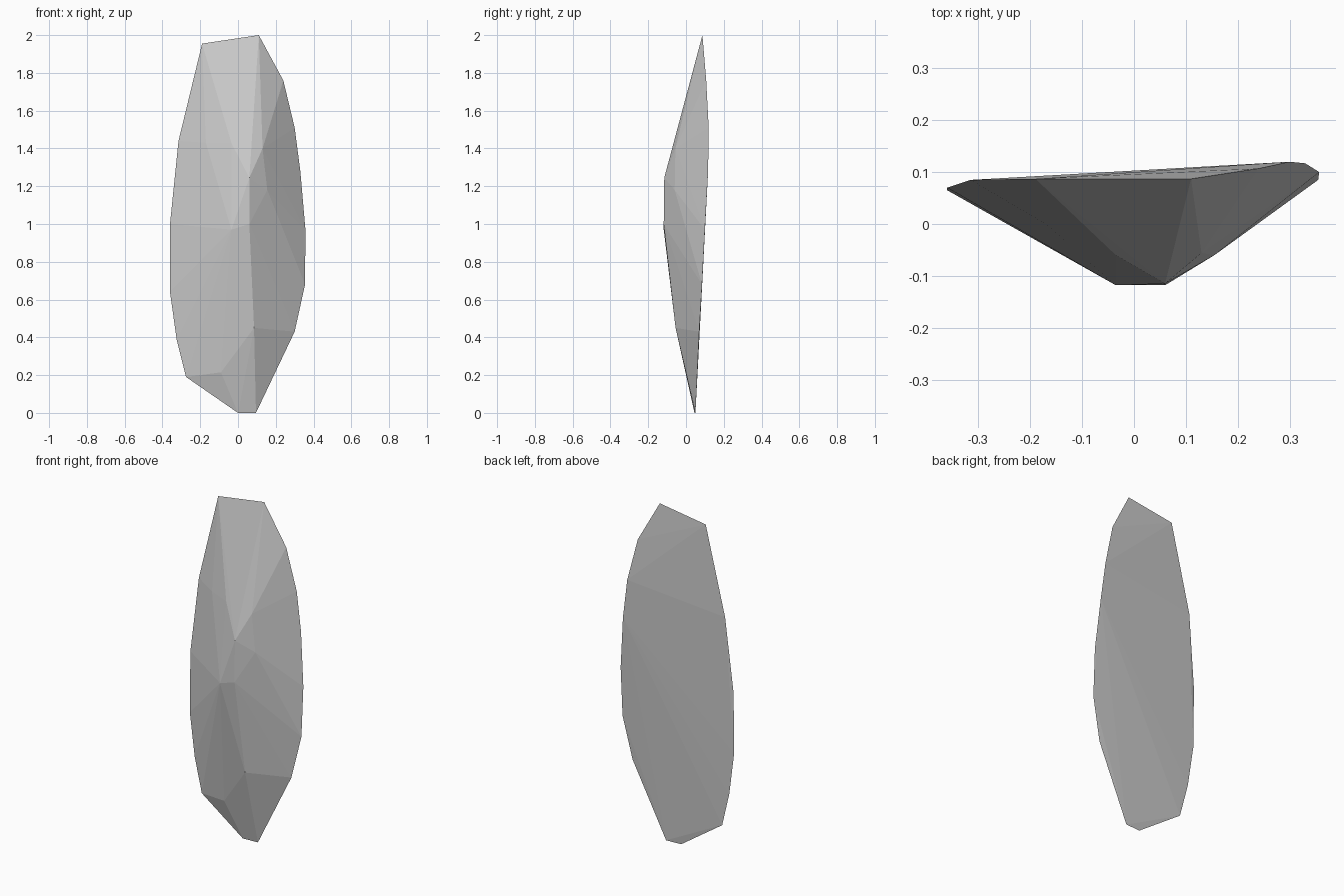
import bpy, bmesh

# Rim of the shard, seen from the front (x, y, z)
rim = [(-0.19, 0.087, 1.955), (0.11, 0.087, 2.0), (0.24, 0.107, 1.76),
       (0.30, 0.12, 1.51), (0.33, 0.117, 1.28), (0.357, 0.10, 0.97),
       (0.355, 0.085, 0.68), (0.30, 0.07, 0.43), (0.095, 0.05, 0.0),
       (0.0, 0.045, 0.0), (-0.275, 0.055, 0.19), (-0.325, 0.06, 0.39),
       (-0.36, 0.065, 0.64), (-0.36, 0.07, 1.0), (-0.315, 0.085, 1.44)]

# Facet corners on the raised front
front = [(-0.035, -0.118, 0.97), (0.06, -0.115, 1.245), (0.06, -0.118, 1.0),
         (0.155, -0.06, 1.18), (0.13, -0.056, 1.40), (-0.035, -0.06, 1.43),
         (-0.17, 0.0, 1.43), (0.085, -0.055, 0.45), (-0.09, 0.0, 0.215)]

# Chipped stone shard: convex skin over the corners
bm = bmesh.new()
for co in rim + front:
    bm.verts.new(co)
hull = bmesh.ops.convex_hull(bm, input=bm.verts)
loose = [v for v in bm.verts if not v.link_faces]
bmesh.ops.delete(bm, geom=loose, context='VERTS')
bmesh.ops.recalc_face_normals(bm, faces=bm.faces)
mesh = bpy.data.meshes.new("stone_shard")
bm.to_mesh(mesh)
bm.free()
shard = bpy.data.objects.new("stone_shard", mesh)
bpy.context.collection.objects.link(shard)
